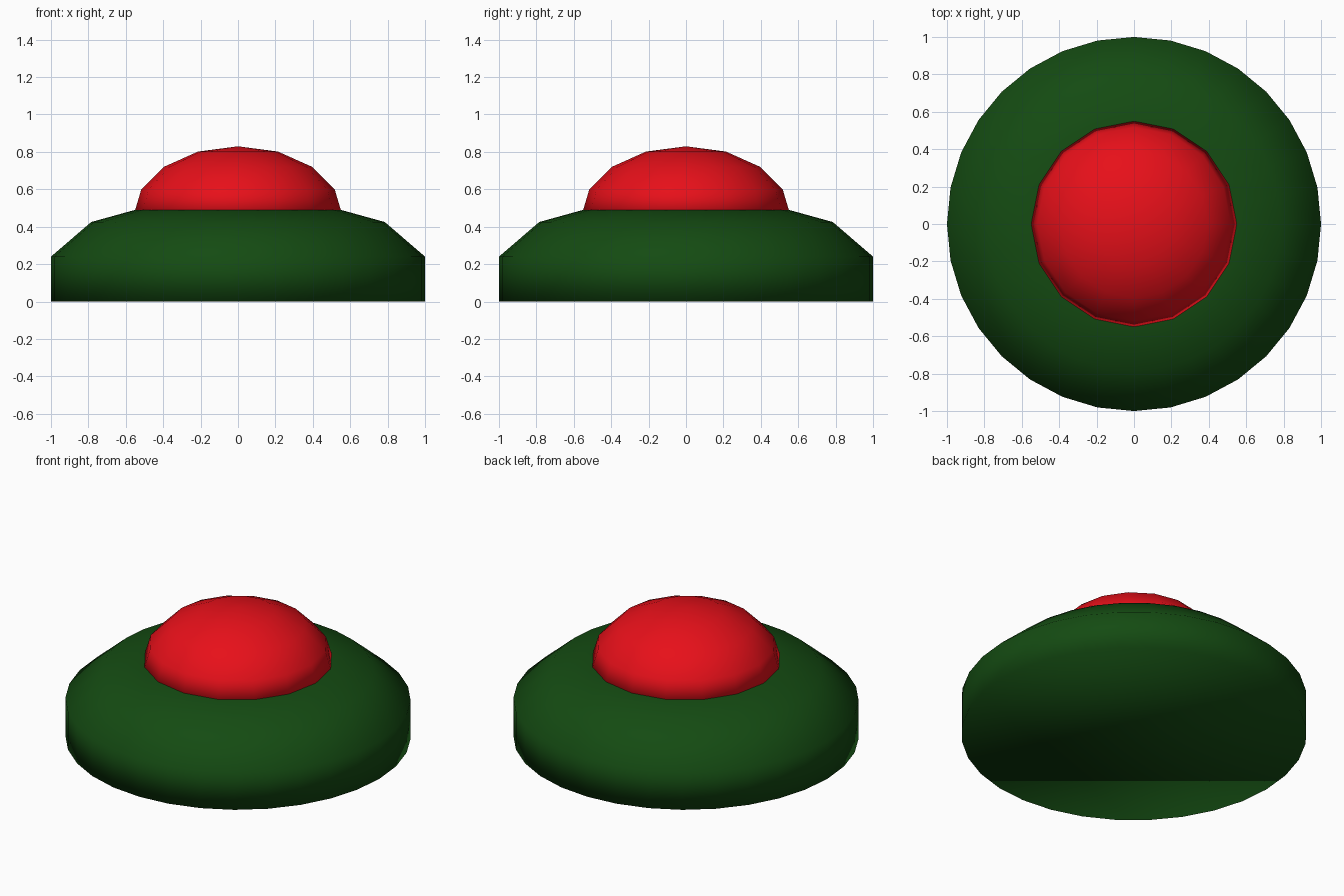
import bpy, bmesh
from math import sin, cos, pi, radians

if "Cube" in bpy.data.objects:
    bpy.data.objects.remove(bpy.data.objects["Cube"])


def material(name, color):
    m = bpy.data.materials.new(name)
    m.diffuse_color = (*color, 1)
    m.use_nodes = True
    m.node_tree.nodes["Principled BSDF"].inputs["Base Color"].default_value = m.diffuse_color
    return m


def lathe(name, profile, sides, mat):
    """Revolve (radius, z) points about z; ends are closed by a cap or a pole."""
    bm = bmesh.new()
    rings = []
    for r, z in profile:
        if r < 1e-5:
            rings.append([bm.verts.new((0, 0, z))])
        else:
            rings.append([bm.verts.new((r * cos(2 * pi * i / sides), r * sin(2 * pi * i / sides), z))
                          for i in range(sides)])
    for a, b in zip(rings, rings[1:]):
        for i in range(sides):
            j = (i + 1) % sides
            if len(b) == 1:
                bm.faces.new((a[i], a[j], b[0]))
            else:
                bm.faces.new((a[i], a[j], b[j], b[i]))
    for ring in (rings[0], rings[-1]):
        if len(ring) > 1:
            bm.faces.new(ring)
    bmesh.ops.recalc_face_normals(bm, faces=bm.faces)
    for f in bm.faces:
        f.smooth = True
    me = bpy.data.meshes.new(name)
    bm.to_mesh(me)
    bm.free()
    me.materials.append(mat)
    ob = bpy.data.objects.new(name, me)
    bpy.context.collection.objects.link(ob)
    return ob


green = material("dark_green", (0.007, 0.07, 0.006))
red = material("red", (0.8, 0.005, 0.01))

# Squat rounded base with a flat underside
lathe("base", [(1, 0), (1, 0.24), (0.785, 0.425), (0.55, 0.49)], 32, green)

# Flattened half-ball button set into the base
dome = [(0.56 * cos(radians(a)), 0.455 + 0.375 * sin(radians(a))) for a in (0, 22.5, 45, 67.5, 90)]
lathe("button_dome", dome, 16, red)
